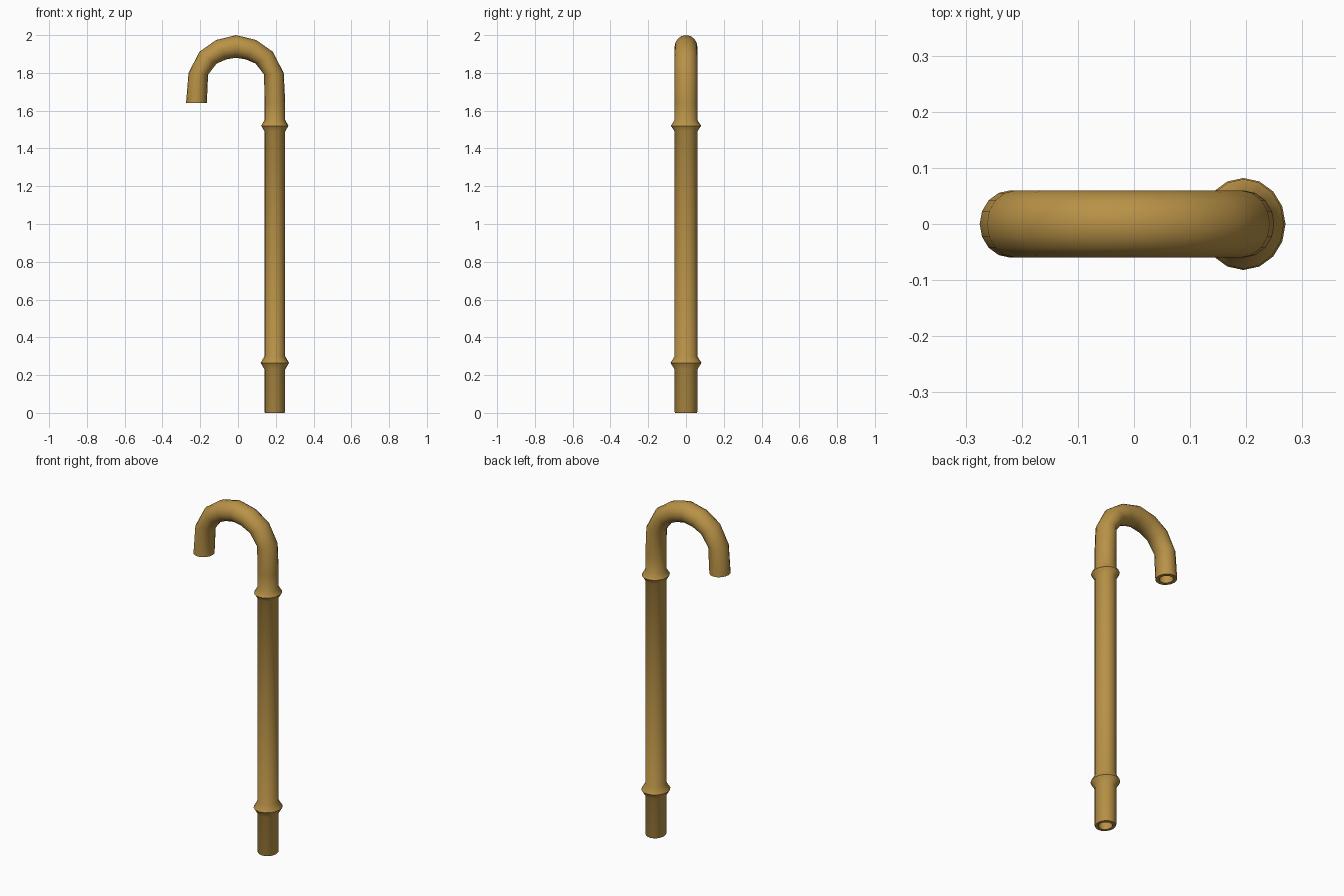
import bpy, bmesh, math

if "Cube" in bpy.data.objects:
    bpy.data.objects.remove(bpy.data.objects["Cube"])

SIDES = 16
wood = bpy.data.materials.new("golden tan wood")
wood.diffuse_color = (0.48, 0.285, 0.062, 1)
wood.use_nodes = True
wood.node_tree.nodes["Principled BSDF"].inputs["Base Color"].default_value = wood.diffuse_color

# Rings: centre x, centre z, tilt of in-plane axis (degrees), in-plane radius, y radius
SX = 0.195
rings = [(SX, z, 0, r, ry) for z, r, ry in [
    (0.10, 0.036, 0.039), (0.0, 0.036, 0.039),      # hollow foot
    (0.0, 0.052, 0.057), (0.006, 0.055, 0.06),      # foot rim
    (0.23, 0.055, 0.06), (0.265, 0.075, 0.082), (0.30, 0.055, 0.06),    # lower collar
    (1.49, 0.055, 0.06), (1.52, 0.072, 0.08), (1.55, 0.055, 0.06),      # upper collar
    (1.64, 0.055, 0.06)]]

# Hook: outer outline offsets for a quarter arch, mirrored for the other side
quarter = [(1, 0, 5, 0.052), (0.77, 0.56, 35, 0.055), (0.42, 0.87, 62, 0.058), (0, 1, 90, 0.06)]
arch = quarter + [(-u, v, 180 - a, r) for u, v, a, r in reversed(quarter[:-1])]
for u, v, a, r in arch:
    t = math.radians(a)
    rings.append((-0.01 + 0.252 * u - r * math.cos(t), 1.80 + 0.20 * v - r * math.sin(t), a, r, 0.06))

# Hollow hook end
rings += [(-0.22, 1.64, 180, 0.055, 0.06), (-0.22, 1.64, 180, 0.036, 0.039),
          (-0.212, 1.74, 180, 0.036, 0.039)]

# Sweep the rings into one tube
bm = bmesh.new()
loops = []
for x, z, a, r, ry in rings:
    t = math.radians(a)
    loops.append([bm.verts.new((x + r * math.cos(p) * math.cos(t), ry * math.sin(p),
                                z + r * math.cos(p) * math.sin(t)))
                  for p in (2 * math.pi * i / SIDES for i in range(SIDES))])
for lo, hi in zip(loops, loops[1:]):
    for i in range(SIDES):
        j = (i + 1) % SIDES
        bm.faces.new((lo[i], lo[j], hi[j], hi[i]))
bm.faces.new(loops[0][::-1])
bm.faces.new(loops[-1])
bmesh.ops.recalc_face_normals(bm, faces=bm.faces)

mesh = bpy.data.meshes.new("walking_cane")
bm.to_mesh(mesh)
bm.free()
mesh.materials.append(wood)
cane = bpy.data.objects.new("walking_cane", mesh)
bpy.context.collection.objects.link(cane)
bpy.context.view_layer.objects.active = cane
cane.select_set(True)
bpy.ops.object.shade_smooth_by_angle(angle=math.radians(35))
